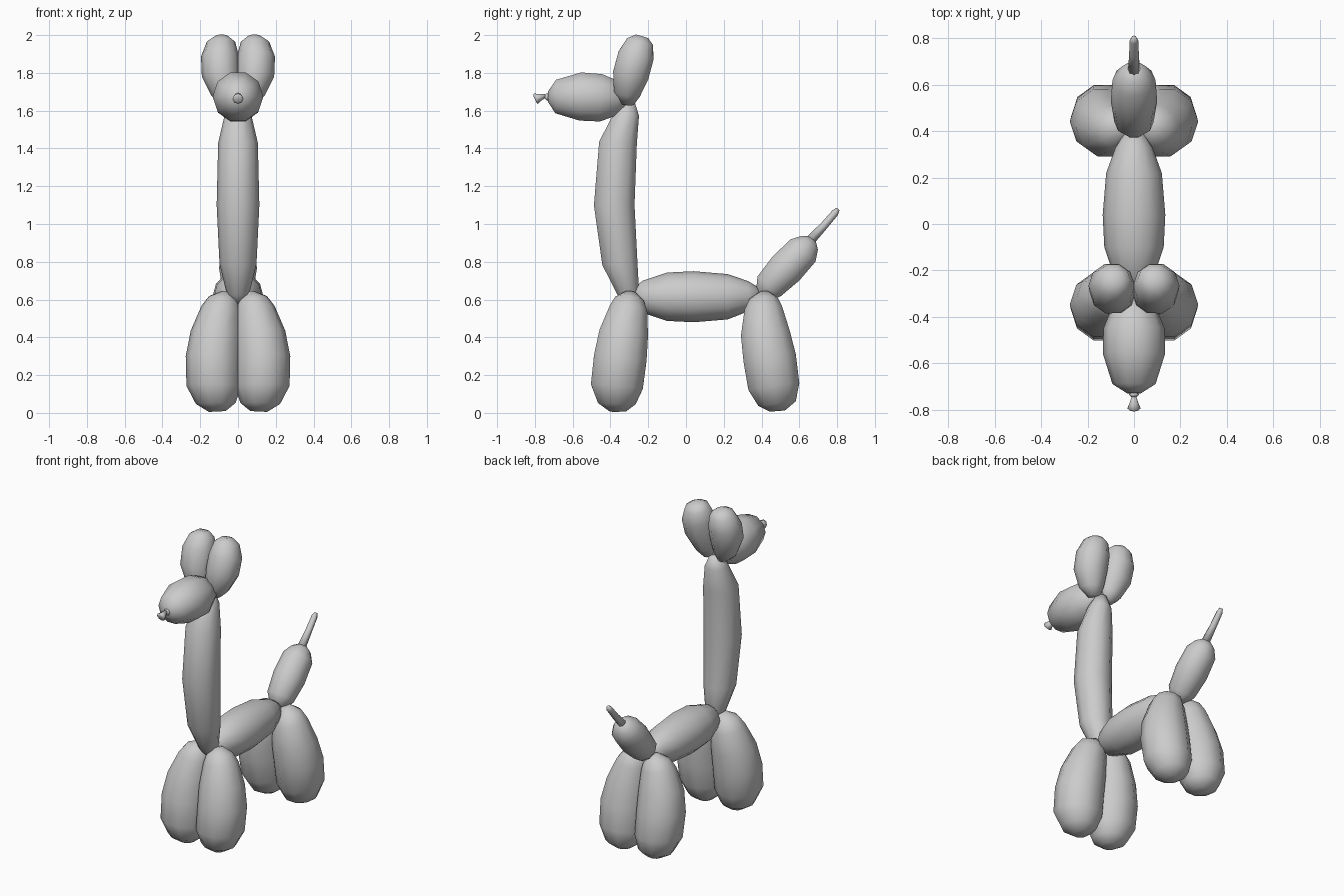
import bpy, bmesh, math
from mathutils import Vector

mat = bpy.data.materials.new("balloon grey")
mat.diffuse_color = (0.6, 0.6, 0.6, 1)


def balloon(name, rings, sides=10, side=1):
    """Skin rings (x, y, z, radius) set square to the path through them."""
    bm = bmesh.new()
    pts = [Vector((x * side, y, z)) for x, y, z, r in rings]
    # the end-to-end direction softens the tilt of each ring
    axis = (pts[-1] - pts[0]).normalized()
    loops = []
    for i, p in enumerate(pts):
        step = (pts[min(i + 1, len(pts) - 1)] - pts[max(i - 1, 0)]).normalized()
        t = (axis + step).normalized()
        v = t.cross(Vector((1, 0, 0))).normalized()
        u = v.cross(t)
        r = rings[i][3]
        loops.append([bm.verts.new(p + r * (math.cos(a) * u + math.sin(a) * v))
                      for a in (2 * math.pi * k / sides for k in range(sides))])
    for a, b in zip(loops, loops[1:]):
        for k in range(sides):
            n = (k + 1) % sides
            bm.faces.new((a[k], a[n], b[n], b[k]))
    bm.faces.new(loops[0])
    bm.faces.new(loops[-1])
    bmesh.ops.recalc_face_normals(bm, faces=bm.faces)
    for f in bm.faces:
        f.smooth = True
    me = bpy.data.meshes.new(name)
    bm.to_mesh(me)
    bm.free()
    me.materials.append(mat)
    ob = bpy.data.objects.new(name, me)
    bpy.context.collection.objects.link(ob)


# Trunk and neck
balloon("body", [(0, -.285, .615, .035), (0, -.23, .615, .085), (0, -.10, .615, .128),
                 (0, .04, .615, .135), (0, .22, .615, .12), (0, .33, .618, .08),
                 (0, .40, .62, .035)], 12)
balloon("neck", [(0, -.30, .57, .02), (0, -.305, .63, .06), (0, -.35, .79, .098),
                 (0, -.38, 1.10, .113), (0, -.36, 1.43, .105), (0, -.315, 1.58, .07),
                 (0, -.305, 1.65, .035)])

# Head with its tied knot
balloon("head", [(0, -.30, 1.655, .035), (0, -.36, 1.665, .095), (0, -.45, 1.668, .132),
                 (0, -.56, 1.675, .134), (0, -.69, 1.675, .093), (0, -.73, 1.675, .03)])
balloon("knot", [(0, -.725, 1.675, .012), (0, -.735, 1.672, .022), (0, -.747, 1.675, .01)], 8)
balloon("knot_flare", [(0, -.745, 1.68, .010), (0, -.775, 1.67, .02),
                       (0, -.795, 1.663, .029), (0, -.80, 1.66, .02)], 8)

# Tail and its thin uninflated tip
balloon("tail", [(0, .40, .61, .04), (0, .44, .67, .085), (0, .53, .765, .1),
                 (0, .62, .86, .093), (0, .655, .90, .06), (0, .67, .92, .025)])
balloon("tail_tip", [(0, .65, .905, .027), (0, .73, .99, .021),
                     (0, .79, 1.06, .019), (0, .805, 1.08, .01)], 8)

# Paired ears and legs
for side, label in ((1, "right"), (-1, "left")):
    balloon("ear_" + label,
            [(.05, -.31, 1.635, .035), (.068, -.312, 1.69, .073), (.092, -.292, 1.79, .1),
             (.096, -.265, 1.89, .1), (.09, -.243, 1.965, .075), (.085, -.232, 1.993, .035)],
            side=side)
    balloon("front_leg_" + label,
            [(.055, -.292, .637, .03), (.075, -.30, .60, .08), (.09, -.305, .55, .105),
             (.115, -.33, .42, .136), (.13, -.348, .29, .147), (.128, -.366, .14, .145),
             (.118, -.366, .05, .105), (.11, -.36, .008, .045)], side=side)
    balloon("back_leg_" + label,
            [(.055, .415, .637, .03), (.075, .412, .60, .08), (.09, .41, .55, .105),
             (.115, .42, .42, .136), (.13, .443, .29, .147), (.128, .465, .14, .143),
             (.118, .482, .05, .105), (.11, .483, .012, .045)], side=side)
